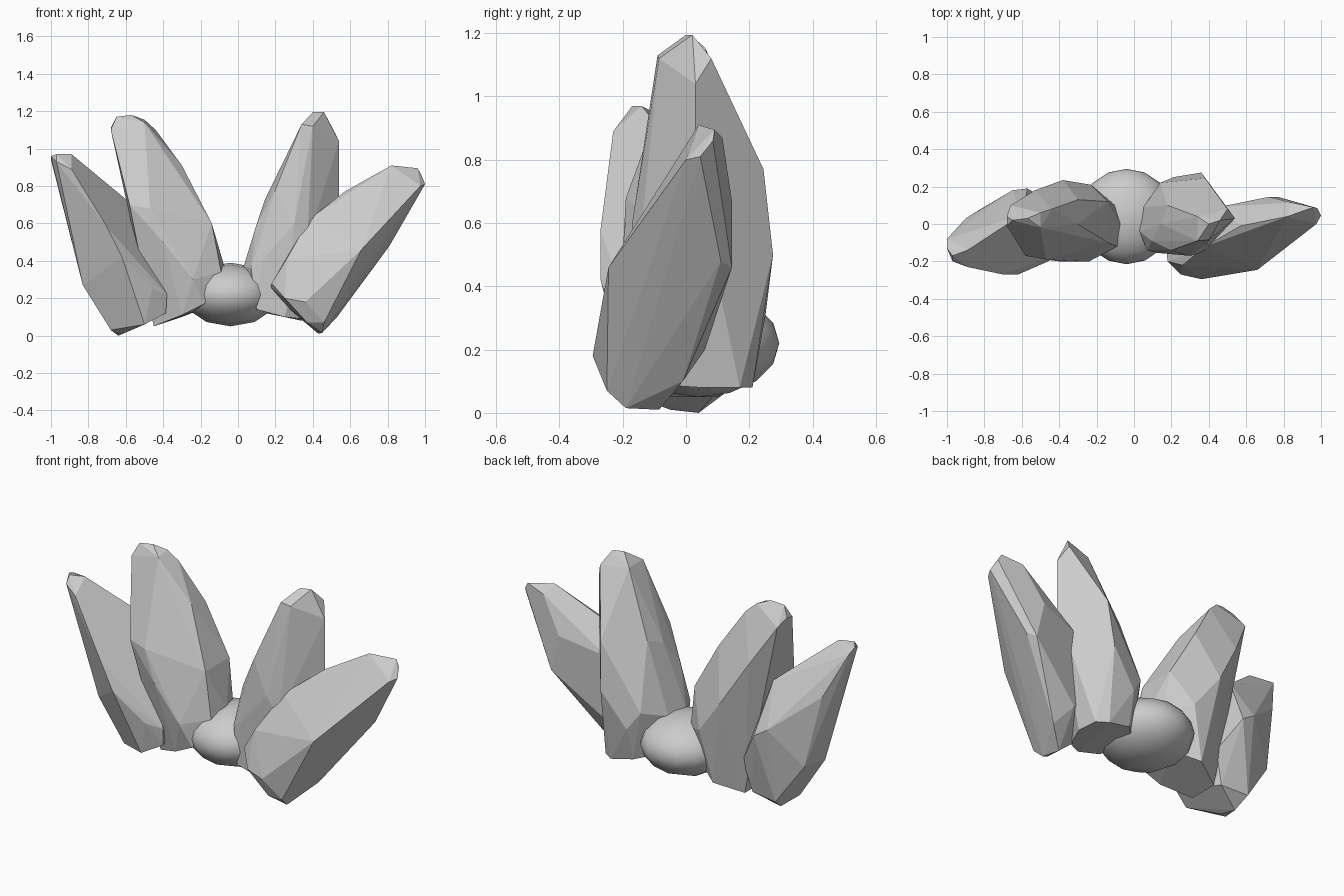
import bpy, bmesh, math


def shard(name, points):
    """Faceted crystal: the convex hull of a few corner points, flat shaded."""
    bm = bmesh.new()
    for p in points:
        bm.verts.new(p)
    bmesh.ops.convex_hull(bm, input=bm.verts)
    loose = [v for v in bm.verts if not v.link_faces]
    bmesh.ops.delete(bm, geom=loose, context='VERTS')
    bmesh.ops.dissolve_limit(bm, angle_limit=math.radians(5),
                             verts=bm.verts, edges=bm.edges)
    bmesh.ops.recalc_face_normals(bm, faces=bm.faces)
    mesh = bpy.data.meshes.new(name)
    bm.to_mesh(mesh)
    bm.free()
    bpy.context.collection.objects.link(bpy.data.objects.new(name, mesh))


# outer left shard: tip, front ridge, base, back
shard("outer_left_shard", [
    (-1, -.13, .96), (-1, -.08, .94), (-.97, -.17, .97), (-.97, -.2, .93),
    (-.89, -.14, .97), (-.89, -.23, .89),
    (-.7, -.27, .58), (-.62, -.27, .42), (-.46, -.2, .25), (-.38, -.15, .22),
    (-.385, -.14, .12), (-.5, -.18, .06), (-.62, -.05, .01), (-.64, .04, .0),
    (-.68, -.08, .03), (-.83, -.1, .27), (-.82, .08, .29),
    (-.9, .03, .7), (-.65, .18, .5), (-.57, .19, .45), (-.6, .05, .73),
    (-.45, .12, .25), (-.66, .12, .06), (-.5, .1, .07)])

# inner left shard
shard("inner_left_shard", [
    (-.68, -.01, 1.1), (-.68, .04, 1.11), (-.65, .02, 1.17),
    (-.57, .03, 1.18), (-.5, .06, 1.155), (-.44, .08, 1.1), (-.66, .1, 1.07),
    (-.5, -.02, 1.14),
    (-.58, -.17, .7), (-.47, -.19, .68), (-.4, -.2, .5), (-.24, -.2, .3),
    (-.3, 0, .91), (-.3, .13, .88), (-.14, -.1, .6), (-.14, .12, .6),
    (-.07, 0, .36), (-.09, -.12, .34), (-.1, .1, .34),
    (-.53, .18, .85), (-.38, .235, .6), (-.23, .21, .4),
    (-.18, -.165, .17), (-.17, .1, .15), (-.45, -.07, .05), (-.45, .1, .05),
    (-.3, .18, .1), (-.3, -.15, .11)])

# inner right shard
shard("inner_right_shard", [
    (.34, -.09, 1.13), (.4, 0, 1.195), (.46, .02, 1.195), (.34, .04, 1.13),
    (.5, .08, 1.12), (.47, .12, 1.03), (.54, .03, 1.04), (.4, -.085, 1.12),
    (.145, .0, .73), (.2, -.14, .78), (.18, .1, .77), (.095, -.09, .58),
    (.3, -.17, .6), (.37, -.15, .5), (.13, -.155, .4), (.07, -.14, .36),
    (.03, -.04, .37), (.05, .09, .36), (.14, .22, .4), (.36, .275, .5),
    (.38, .245, .77), (.21, .25, .3), (.54, .03, .75), (.46, .12, .6),
    (.1, -.15, .14), (.1, .1, .13), (.2, .2, .11), (.34, .21, .08),
    (.34, -.1, .09), (.25, -.15, .1), (.4, .17, .08), (.41, .05, .08)])

# outer right shard
shard("outer_right_shard", [
    (1, .045, .81), (.975, 0, .8), (.82, .04, .91), (.96, .09, .895),
    (.98, .085, .86), (.84, .115, .87),
    (.66, -.245, .46), (.36, -.295, .18), (.46, -.25, .07), (.45, -.19, .015),
    (.43, -.085, .01), (.53, -.01, .1), (.81, .11, .48),
    (.72, .145, .67), (.77, .145, .46), (.25, -.27, .2), (.37, -.25, .07),
    (.57, -.01, .77), (.38, -.12, .62), (.26, -.22, .41), (.18, -.2, .28),
    (.175, -.16, .26), (.24, -.09, .17), (.45, .09, .6), (.3, .03, .36),
    (.45, .06, .2)])

# smooth flattened core with its poles along y
bpy.ops.mesh.primitive_uv_sphere_add(segments=12, ring_count=8, radius=1,
                                     location=(-.04, .04, .22),
                                     rotation=(math.pi / 2, 0, 0))
core = bpy.context.object
core.name = "core"
core.scale = (.255, .17, .255)
bpy.ops.object.shade_smooth()
